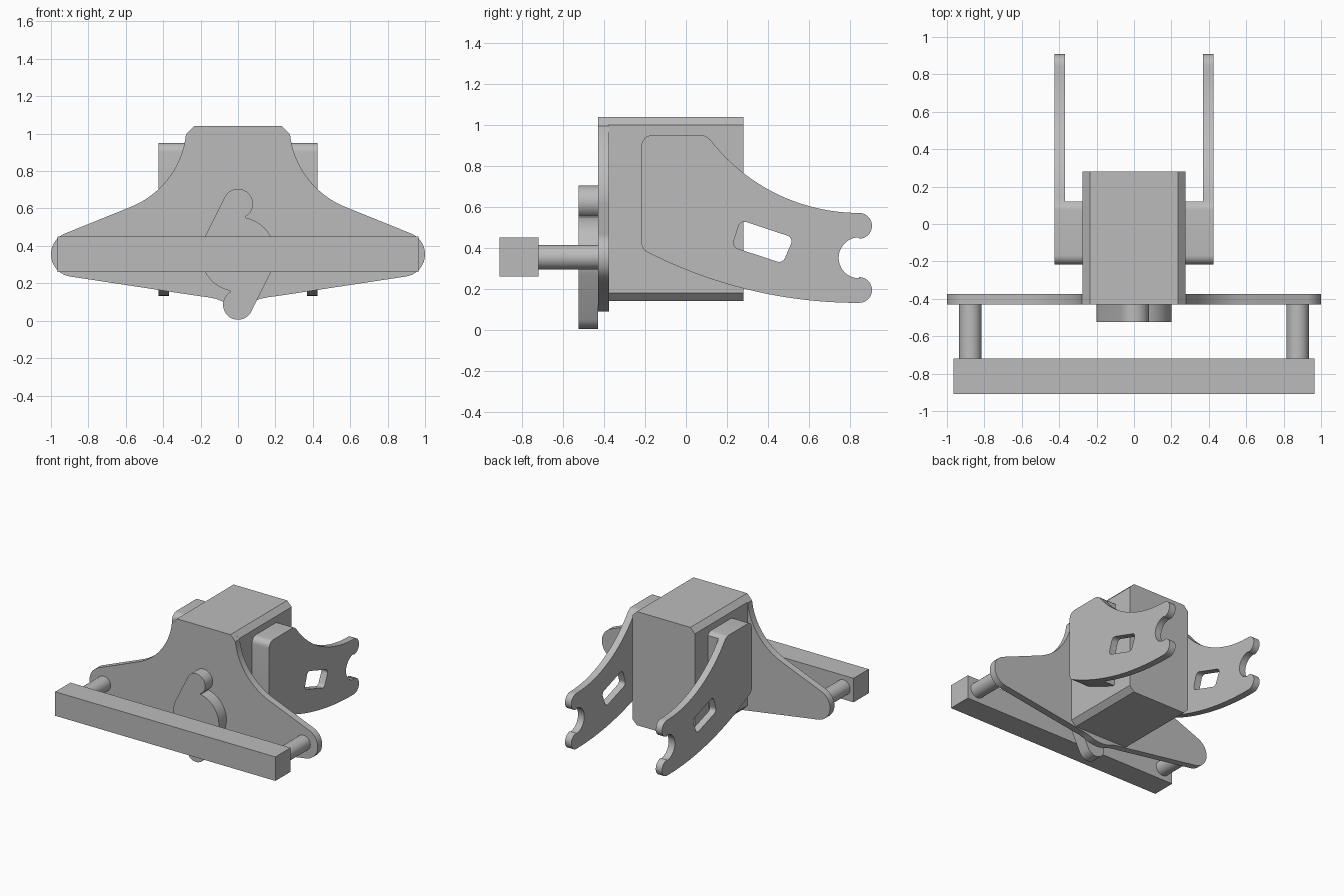
import bpy, bmesh
from math import cos, sin, radians, atan2, degrees, pi

if "Cube" in bpy.data.objects:
    bpy.data.objects.remove(bpy.data.objects["Cube"], do_unlink=True)

grey = bpy.data.materials.new("plain grey")
grey.use_nodes = True
grey.diffuse_color = (0.5, 0.5, 0.5, 1)
grey.node_tree.nodes["Principled BSDF"].inputs["Base Color"].default_value = grey.diffuse_color


def arc(cx, cz, r, start, end, steps=14):
    """Points on an arc, angles in degrees."""
    angles = [radians(start + (end - start) * i / steps) for i in range(steps + 1)]
    return [(cx + r * cos(a), cz + r * sin(a)) for a in angles]


def rounded(centres, r):
    """Clockwise polygon of corner centres, grown by a radius."""
    pts, n = [], len(centres)
    for i, (x, z) in enumerate(centres):
        px, pz = centres[i - 1]
        nx, nz = centres[(i + 1) % n]
        a = degrees(atan2(z - pz, x - px)) + 90
        b = degrees(atan2(nz - z, nx - x)) + 90
        pts += arc(x, z, r, a, a - (a - b) % 360, 6)
    return pts


def mirrored(half):
    """Close a half outline across x = 0."""
    return half + [(-x, z) for x, z in reversed(half) if x > 1e-4]


def prism(name, loops, axis, d0, d1):
    """Extrude outlines (later loops are holes) along x or y."""
    bm = bmesh.new()
    for loop in loops:
        place = (lambda u, v: (d0, u, v)) if axis == "x" else (lambda u, v: (u, d0, v))
        verts = [bm.verts.new(place(u, v)) for u, v in loop]
        for a, b in zip(verts, verts[1:] + verts[:1]):
            bm.edges.new((a, b))
    if len(loops) == 1:
        bm.faces.new(verts)
    else:
        bmesh.ops.triangle_fill(bm, use_beauty=True, use_dissolve=False, edges=bm.edges[:])
    out = bmesh.ops.extrude_face_region(bm, geom=bm.faces[:], use_keep_orig=True)
    step = (d1 - d0, 0, 0) if axis == "x" else (0, d1 - d0, 0)
    bmesh.ops.translate(bm, vec=step,
                        verts=[g for g in out["geom"] if isinstance(g, bmesh.types.BMVert)])
    bmesh.ops.recalc_face_normals(bm, faces=bm.faces[:])
    mesh = bpy.data.meshes.new(name)
    bm.to_mesh(mesh)
    bm.free()
    mesh.materials.append(grey)
    obj = bpy.data.objects.new(name, mesh)
    bpy.context.collection.objects.link(obj)
    bpy.ops.object.select_all(action="DESELECT")
    obj.select_set(True)
    bpy.context.view_layer.objects.active = obj
    bpy.ops.object.shade_smooth_by_angle(angle=radians(25))
    return obj


# Main housing with chamfered long edges
prism("housing", [mirrored([(0.235, 1.04), (0.275, 1.0), (0.275, 0.18), (0.235, 0.14)])],
      "y", -0.38, 0.28)

# Winged front plate
plate = [(0.235, 1.04)]
plate += arc(0.751, 1.05, 0.476, 186.6, 247.7, 20)
plate += arc(0.88, 0.355, 0.12, 67.7, -81.4, 24)
plate += [(0.225, 0.134), (0.165, 0.126)]
plate += arc(0, 0.355, 0.265, -64, -90, 6)
prism("front_plate", [mirrored(plate)], "y", -0.43, -0.375)

# Two-lobed cam on the plate
half = arc(0, 0, 0.2, -26.4, 78, 16) + arc(0, 0.27, 0.08, -60, 153.6, 20)
cam = half + [(-x, -z) for x, z in half]
prism("cam", [[(x, z + 0.355) for x, z in cam]], "y", -0.525, -0.43)

# Bumper bar
prism("bumper_bar", [mirrored([(0.965, 0.45), (0.965, 0.26)])], "y", -0.91, -0.72)

# Side arm outline: round shoulder, swept top, forked tip, swept underside
arm = arc(-0.167, 0.90, 0.05, 180, 90, 8)
arm += arc(0.075, 0.90, 0.05, 90, 40, 6)
arm += arc(0.845, 1.487, 0.916, 217.7, 270, 24)
arm += arc(0.845, 0.508, 0.063, 90, -90)[1:]
arm += arc(0.845, 0.352, 0.1, 90, 270, 18)
arm += arc(0.845, 0.195, 0.063, 90, -90)
arm += arc(0.84, 2.392, 2.26, 270, 242.9, 30)
arm += arc(-0.167, 0.4245, 0.05, 242.9, 180, 8)[1:]
slot = rounded([(0.285, 0.498), (0.485, 0.432), (0.455, 0.362), (0.262, 0.425)], 0.03)
root = [p for p in arm if p[0] < 0.135]

for side, s in (("left", 1), ("right", -1)):
    prism(side + "_arm", [arm, slot], "x", s * 0.37, s * 0.425)
    prism(side + "_arm_block", [root], "x", s * 0.27, s * 0.37)
    prism(side + "_bumper_post", [arc(s * 0.875, 0.355, 0.06, 0, 345, 23)], "y", -0.72, -0.425)
